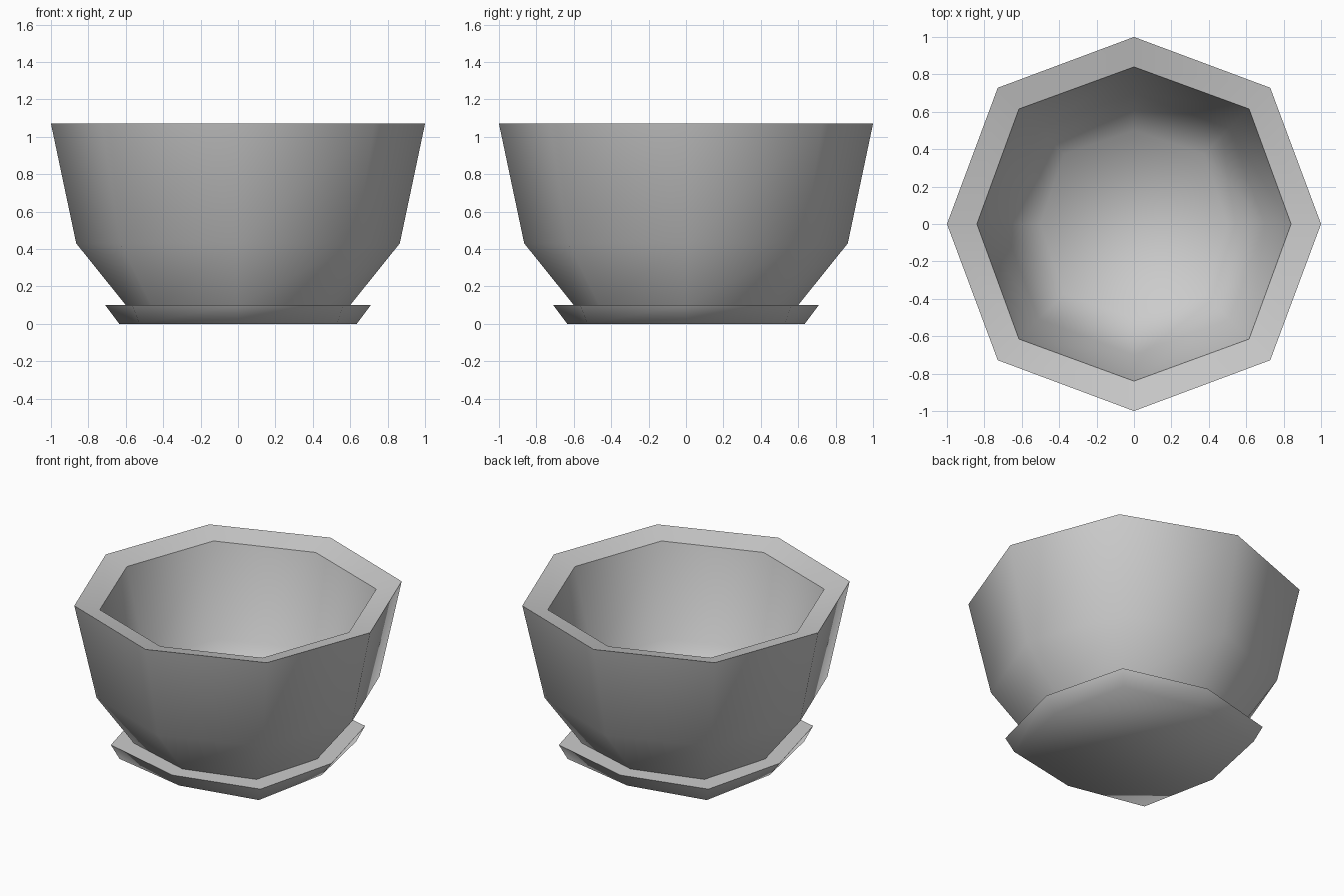
import bpy, bmesh, math

if "Cube" in bpy.data.objects:
    bpy.data.objects.remove(bpy.data.objects["Cube"])


def lathe(name, profile, angle=50):
    """Eight-sided revolve; each profile point is (axis radius, diagonal radius, z)."""
    bm = bmesh.new()
    rings = []
    for ra, rd, z in profile:
        ring = []
        for i in range(8):
            r = rd if i % 2 else ra
            a = i * math.pi / 4
            ring.append(bm.verts.new((r * math.cos(a), r * math.sin(a), z)))
        rings.append(ring)
    for lo, hi in zip(rings, rings[1:]):
        for i in range(8):
            j = (i + 1) % 8
            bm.faces.new((lo[i], lo[j], hi[j], hi[i]))
    # close both ends
    bm.faces.new(rings[0][::-1])
    bm.faces.new(rings[-1])
    bmesh.ops.recalc_face_normals(bm, faces=bm.faces[:])
    mesh = bpy.data.meshes.new(name)
    bm.to_mesh(mesh)
    bm.free()
    ob = bpy.data.objects.new(name, mesh)
    bpy.context.collection.objects.link(ob)
    bpy.ops.object.select_all(action='DESELECT')
    ob.select_set(True)
    bpy.context.view_layer.objects.active = ob
    bpy.ops.object.shade_smooth_by_angle(angle=math.radians(angle))
    return ob


# Pot and saucer in one outline: base, saucer lip, outer wall, rim, hollow inside
lathe("flower_pot", [
    (0.635, 0.745, 0.0),
    (0.71, 0.80, 0.10),
    (0.60, 0.655, 0.10),
    (0.865, 0.89, 0.43),
    (1.0, 1.03, 1.07),
    (0.84, 0.87, 1.03),
    (0.70, 0.72, 0.43),
    (0.50, 0.53, 0.14),
], 62)
